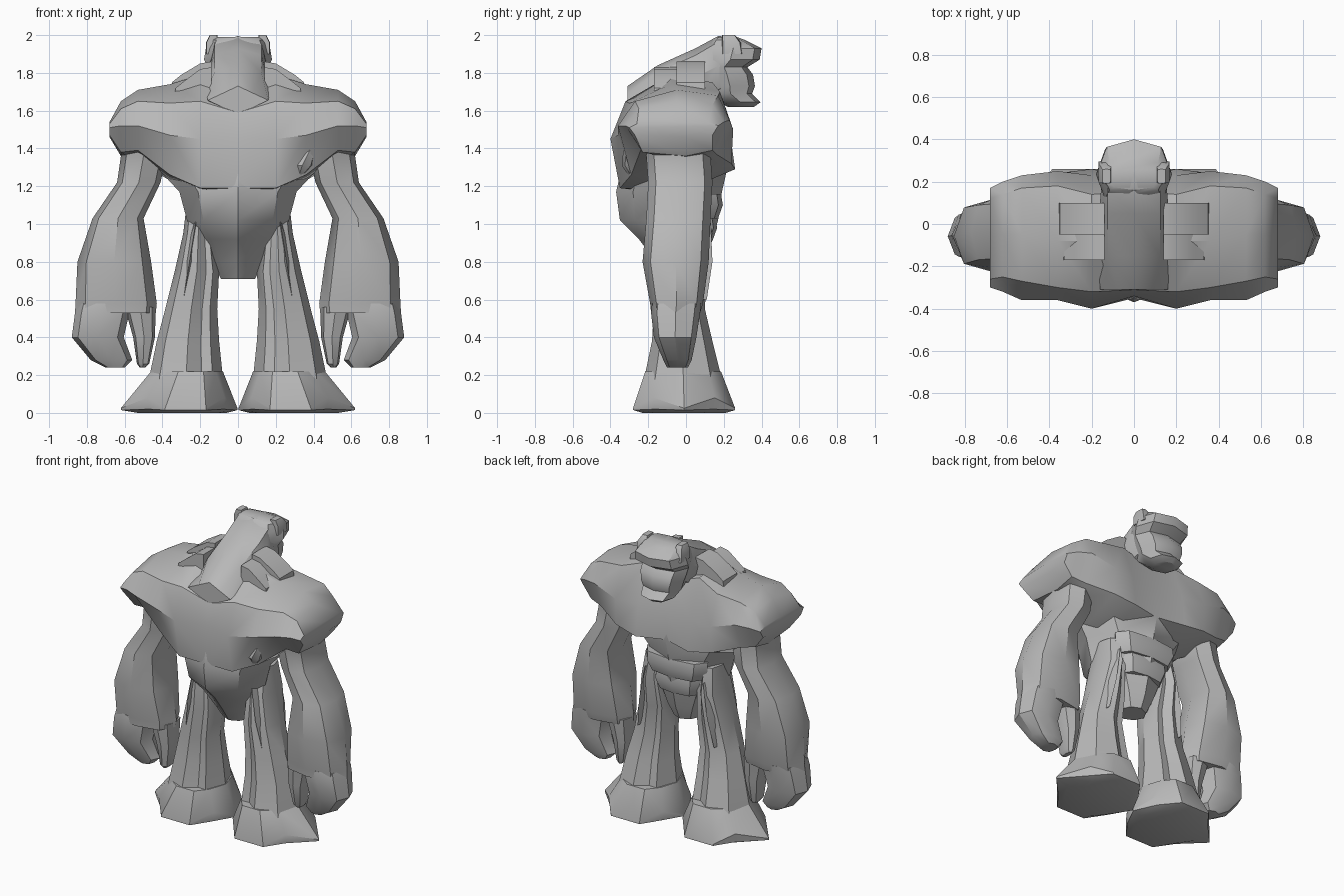
import bpy
import bmesh
import math
from mathutils import Vector

default_cube = bpy.data.objects.get("Cube")
if default_cube:
    bpy.data.objects.remove(default_cube, do_unlink=True)

# Single stone colour
stone = bpy.data.materials.new("grey_stone")
stone.use_nodes = True
stone_colour = (0.48, 0.48, 0.48, 1)
stone.diffuse_color = stone_colour
stone.node_tree.nodes["Principled BSDF"].inputs["Base Color"].default_value = stone_colour


def skin(name, rings, mirror=False, cap_start=True):
    """Join rings of points into a closed shell."""
    bm = bmesh.new()
    loops = [[bm.verts.new(point) for point in ring] for ring in rings]
    for lower, upper in zip(loops, loops[1:]):
        count = len(lower)
        for i in range(count):
            j = (i + 1) % count
            bm.faces.new((lower[i], lower[j], upper[j], upper[i]))
    if cap_start:
        bm.faces.new(list(reversed(loops[0])))
    bm.faces.new(loops[-1])
    bmesh.ops.recalc_face_normals(bm, faces=bm.faces[:])
    mesh = bpy.data.meshes.new(name)
    bm.to_mesh(mesh)
    bm.free()
    mesh.materials.append(stone)
    part = bpy.data.objects.new(name, mesh)
    bpy.context.collection.objects.link(part)
    if mirror:
        modifier = part.modifiers.new("mirror", "MIRROR")
        modifier.use_clip = True
        modifier.merge_threshold = 0.001
    bpy.ops.object.select_all(action="DESELECT")
    part.select_set(True)
    bpy.context.view_layer.objects.active = part
    bpy.ops.object.shade_smooth_by_angle(angle=math.radians(35))
    return part


def fit(signs, low_a, high_a, low_b, high_b):
    """Stretch points of a unit outline over a rectangle."""
    mid_a, mid_b = (low_a + high_a) / 2, (low_b + high_b) / 2
    half_a, half_b = (high_a - low_a) / 2, (high_b - low_b) / 2
    return [(mid_a + half_a * u, mid_b + half_b * v) for u, v in signs]


def octagon(low_a, high_a, low_b, high_b, corner=0.76, groove=None):
    """Eight points filling a rectangle, corners pulled in, with optional grooves."""
    signs = [(1, 0), (corner, corner), (0, 1), (-corner, corner),
             (-1, 0), (-corner, -corner), (0, -1), (corner, -corner)]
    if groove:
        signs.insert(6, (-0.42, -groove))
        signs.insert(3, (-0.42, groove))
    return fit(signs, low_a, high_a, low_b, high_b)


def upright(name, rows, mirror=True, corner=0.76, groove=None):
    """Rows run upward or downward: height, inner x, outer x, back y, face y."""
    rings = [[(x, y, z) for x, y in octagon(*extent, corner, groove)]
             for z, *extent in rows]
    return skin(name, rings, mirror)


def centred(name, rows, corner=0.76):
    """Upright part on the centre line: height, half width, back y, face y."""
    return upright(name, [(z, -w, w, back, face) for z, w, back, face in rows],
                   False, corner)


# Waist and pelvis
centred("waist", [
    (0.71, 0.09, -0.1, 0.07),
    (0.8, 0.14, -0.16, 0.11),
    (0.92, 0.2, -0.25, 0.14),
    (1.02, 0.27, -0.35, 0.17),
    (1.17, 0.31, -0.37, 0.19),
    (1.3, 0.43, -0.34, 0.22),
    (1.4, 0.46, -0.3, 0.2),
], corner=0.68)

# Belly folds that step outward
for z, width, face in [(0.98, 0.17, 0.165), (1.1, 0.23, 0.195)]:
    centred("belly_fold", [
        (z - 0.07, width * 0.85, 0, face - 0.025),
        (z, width, 0, face),
        (z + 0.06, width, 0, face - 0.01),
    ], corner=0.76)

# Chest, back and shoulders, as side profiles from the spine outward
profiles = [
    (0, [(-.35, 1.19), (-.34, 1.45), (-.31, 1.59), (-.1, 1.72),
         (.15, 1.68), (.22, 1.5), (.21, 1.3), (0, 1.15)]),
    (.2, [(-.35, 1.19), (-.4, 1.45), (-.32, 1.65), (-.08, 1.79),
          (.14, 1.75), (.23, 1.5), (.26, 1.29), (0, 1.18)]),
    (.36, [(-.29, 1.26), (-.36, 1.47), (-.3, 1.64), (-.08, 1.74),
           (.18, 1.7), (.25, 1.5), (.24, 1.32), (0, 1.23)]),
    (.53, [(-.24, 1.39), (-.36, 1.52), (-.27, 1.65), (-.05, 1.71),
           (.17, 1.68), (.23, 1.55), (.16, 1.37), (0, 1.33)]),
    (.62, [(-.23, 1.38), (-.32, 1.52), (-.25, 1.61), (-.05, 1.65),
           (.14, 1.63), (.2, 1.54), (.14, 1.39), (0, 1.36)]),
    (.68, [(-.27, 1.47), (-.3, 1.51), (-.26, 1.53), (-.05, 1.54),
           (.12, 1.54), (.17, 1.52), (.14, 1.47), (0, 1.46)]),
]
skin("shoulders", [[(x, y, z) for y, z in outline] for x, outline in profiles],
     mirror=True, cap_start=False)

# Rock slabs lying on the shoulder muscles
for back, face, inner, outer, top in [(-0.05, 0.1, 0.14, 0.36, 1.83),
                                      (-0.17, -0.04, 0.14, 0.34, 1.8)]:
    slab = [[(inner, y, 1.66), (outer, y, 1.66), (outer - 0.01, y, top - 0.08),
             (outer - 0.06, y, top - 0.04), (inner + 0.06, y, top + 0.02),
             (inner, y, top + 0.03)]
            for y in (back, face)]
    skin("shoulder_slab", slab, mirror=True)

# Broken spur under one shoulder blade
upright("back_spur", [
    (1.25, 0.3, 0.34, -0.3, -0.2),
    (1.31, 0.28, 0.4, -0.34, -0.2),
    (1.41, 0.36, 0.42, -0.33, -0.2),
], mirror=False)

# Neck hump rising to the skull: y, half width, underside, top, corner
hump = [
    (-0.31, 0.16, 1.58, 1.73, 0.5),
    (-0.15, 0.17, 1.58, 1.84, 0.72),
    (0.05, 0.165, 1.62, 1.93, 0.76),
    (0.17, 0.155, 1.68, 1.995, 0.8),
    (0.25, 0.13, 1.72, 1.99, 0.8),
]
skin("neck_hump", [[(x, y, z) for x, z in octagon(-w, w, low, high, corner)]
                   for y, w, low, high, corner in hump])

# Face with jaw, muzzle and overhanging brow
centred("face", [
    (1.62, 0.07, 0.22, 0.36),
    (1.645, 0.11, 0.18, 0.395),
    (1.69, 0.13, 0.12, 0.35),
    (1.73, 0.14, 0.1, 0.365),
    (1.79, 0.155, 0.08, 0.355),
    (1.83, 0.16, 0.08, 0.325),
    (1.87, 0.18, 0.08, 0.39),
    (1.93, 0.17, 0.1, 0.4),
    (1.975, 0.15, 0.14, 0.31),
    (1.99, 0.12, 0.16, 0.27),
])

# Stone knobs over the brow
upright("brow_knob", [
    (1.9, 0.1, 0.17, 0.19, 0.3),
    (1.96, 0.1, 0.17, 0.19, 0.29),
    (2, 0.11, 0.15, 0.19, 0.26),
], corner=0.9)

# Arms down to the wrist
upright("arm", [
    (1.52, 0.42, 0.64, -0.24, 0.15),
    (1.36, 0.38, 0.62, -0.21, 0.13),
    (1.22, 0.41, 0.64, -0.2, 0.14),
    (1.03, 0.5, 0.77, -0.21, 0.13),
    (0.8, 0.46, 0.85, -0.23, 0.12),
    (0.58, 0.43, 0.86, -0.19, 0.09),
    (0.53, 0.435, 0.863, -0.185, 0.075),
])

# Mitten hand and thumb
upright("hand", [
    (0.58, 0.57, 0.85, -0.18, 0.08),
    (0.53, 0.575, 0.863, -0.185, 0.075),
    (0.4, 0.605, 0.88, -0.17, 0.055),
    (0.28, 0.56, 0.78, -0.12, 0.03),
    (0.24, 0.6, 0.7, -0.1, 0.01),
])
upright("thumb", [
    (0.56, 0.435, 0.6, -0.14, 0.05),
    (0.4, 0.44, 0.555, -0.12, 0.03),
    (0.26, 0.47, 0.535, -0.1, 0.01),
    (0.24, 0.49, 0.52, -0.08, 0),
])

# Legs flaring toward the ankle, with a groove along the inner shin
upright("leg", [
    (1.12, 0.14, 0.27, -0.1, 0.1),
    (0.95, 0.13, 0.29, -0.16, 0.14),
    (0.75, 0.1, 0.335, -0.17, 0.11),
    (0.55, 0.11, 0.385, -0.17, 0.1),
    (0.38, 0.1, 0.43, -0.18, 0.14),
    (0.14, 0.075, 0.48, -0.23, 0.2),
], corner=0.72, groove=0.7)


# Feet with pointed sides, blunt toes and heels, and notches between them
def foot_ring(z, notch_z, extent, outer_notch, inner_notch):
    half = [(1, 0), outer_notch, (0.24, 1), (-0.46, 1), inner_notch, (-1, 0)]
    signs = half + [(u, -v) for u, v in reversed(half[1:-1])]
    return [(x, y, notch_z if sign[:2] in (outer_notch, inner_notch)
             or (sign[0], -sign[1]) in (outer_notch, inner_notch) else z)
            for sign, (x, y) in zip(signs, fit(signs, *extent))]


ankle = (0.08, 0.46, -0.215, 0.185)
sole = (0.003, 0.62, -0.28, 0.26)
skin("foot", [
    foot_ring(0.22, 0.22, ankle, (0.72, 0.66), (-0.8, 0.6)),
    foot_ring(0.025, 0.08, sole, (0.54, 0.6), (-0.78, 0.55)),
    foot_ring(0.015, 0.02, sole, (0.52, 0.58), (-0.76, 0.53)),
    foot_ring(0, 0, (0.06, 0.53, -0.23, 0.21), (0.6, 0.62), (-0.76, 0.6)),
], mirror=True)

# Pointed ridges running down the thighs, on both sides
for side, depth in [(-1, 0.15), (1, 0.11)]:
    ridge = []
    for z, half, out in [(0.6, 0.01, 0), (0.8, 0.04, 0.03), (1.03, 0.01, 0.02)]:
        centre = Vector((0.22 + (1.03 - z) * 0.16, side * depth, z))
        ridge.append([centre + Vector((-half, -side * 0.08, 0)),
                      centre + Vector((half, -side * 0.08, 0)),
                      centre + Vector((0, side * out, 0))])
    skin("thigh_ridge", ridge, mirror=True)
